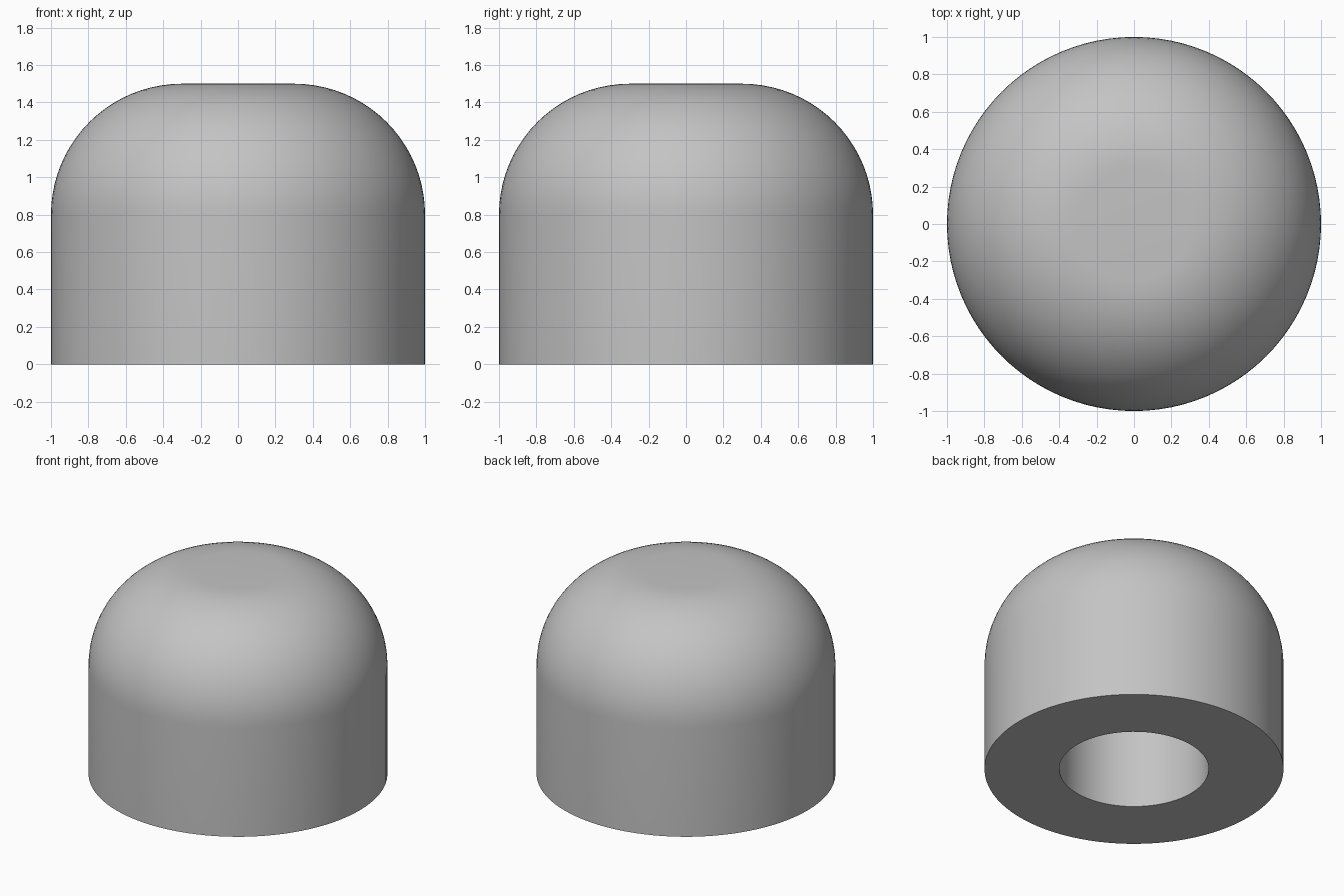
import bpy, bmesh, math

cube = bpy.data.objects.get("Cube")
if cube:
    bpy.data.objects.remove(cube, do_unlink=True)

RADIUS, HEIGHT, FILLET = 1.0, 1.5, 0.7
BORE_RADIUS, BORE_DEPTH = 0.5, 1.0
SEGMENTS, ARC_STEPS = 96, 20

grey = bpy.data.materials.new("plain grey")
grey.use_nodes = True
colour = (0.55, 0.55, 0.55, 1)
grey.diffuse_color = colour
grey.node_tree.nodes["Principled BSDF"].inputs["Base Color"].default_value = colour

# Half profile: blind bore, flat underside, straight wall, rounded shoulder, flat top
profile = [(0, BORE_DEPTH), (BORE_RADIUS, BORE_DEPTH), (BORE_RADIUS, 0), (RADIUS, 0)]
for i in range(ARC_STEPS + 1):
    a = math.pi / 2 * i / ARC_STEPS
    profile.append((RADIUS - FILLET + FILLET * math.cos(a),
                    HEIGHT - FILLET + FILLET * math.sin(a)))
profile.append((0, HEIGHT))

# Revolve the profile around the vertical axis
bm = bmesh.new()
verts = [bm.verts.new((r, 0, z)) for r, z in profile]
edges = [bm.edges.new(pair) for pair in zip(verts, verts[1:])]
bmesh.ops.spin(bm, geom=verts + edges, cent=(0, 0, 0), axis=(0, 0, 1),
               angle=2 * math.pi, steps=SEGMENTS)
bmesh.ops.remove_doubles(bm, verts=bm.verts, dist=0.0001)
bmesh.ops.recalc_face_normals(bm, faces=bm.faces)
mesh = bpy.data.meshes.new("domed_cap")
bm.to_mesh(mesh)
bm.free()
mesh.materials.append(grey)

cap = bpy.data.objects.new("domed_cap", mesh)
bpy.context.collection.objects.link(cap)
bpy.ops.object.select_all(action="DESELECT")
cap.select_set(True)
bpy.context.view_layer.objects.active = cap
bpy.ops.object.shade_smooth_by_angle(angle=math.radians(30))
